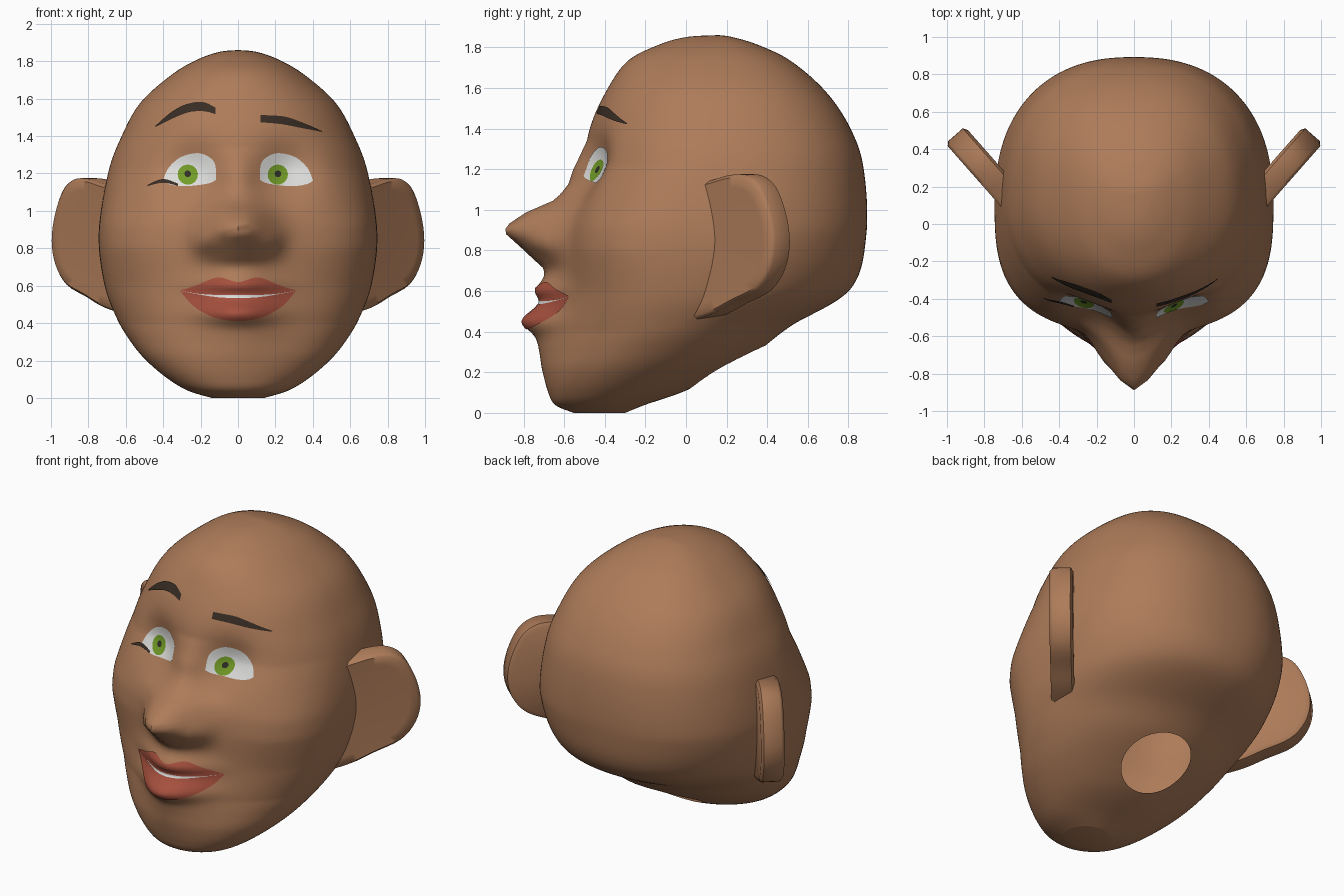
import bpy, bmesh, math
from mathutils import Vector
from mathutils.bvhtree import BVHTree

if "Cube" in bpy.data.objects:
    bpy.data.objects.remove(bpy.data.objects["Cube"])


def material(name, rgb):
    m = bpy.data.materials.new(name)
    m.diffuse_color = (*rgb, 1)
    m.use_nodes = True
    m.node_tree.nodes["Principled BSDF"].inputs["Base Color"].default_value = m.diffuse_color
    return m


SKIN = material("skin", (0.42, 0.20, 0.10))
LIP = material("lip red", (0.38, 0.08, 0.047))
WHITE = material("eye white", (0.72, 0.72, 0.71))
GREEN = material("iris green", (0.17, 0.33, 0.02))
BROW = material("brow brown", (0.04, 0.026, 0.018))
PUPIL = material("pupil dark", (0.03, 0.027, 0.02))


def finish(name, bm, mat, angle=60):
    me = bpy.data.meshes.new(name)
    bm.to_mesh(me)
    bm.free()
    ob = bpy.data.objects.new(name, me)
    bpy.context.collection.objects.link(ob)
    me.materials.append(mat)
    bpy.ops.object.select_all(action='DESELECT')
    ob.select_set(True)
    bpy.context.view_layer.objects.active = ob
    bpy.ops.object.shade_smooth_by_angle(angle=math.radians(angle))
    return ob


def spline(pts, t):
    """Catmull-Rom through pts, t in 0..1, any dimension."""
    n = len(pts) - 1
    i = min(int(t * n), n - 1)
    f = t * n - i
    p = [pts[max(0, min(n, i + k))] for k in (-1, 0, 1, 2)]
    return [0.5 * (2 * b + (c - a) * f + (2 * a - 5 * b + 4 * c - d) * f * f
                   + (3 * b - a - 3 * c + d) * f ** 3) for a, b, c, d in zip(*p)]


def lerp_table(tab, z):
    for (z0, v0), (z1, v1) in zip(tab, tab[1:]):
        if z0 <= z <= z1:
            s = (z - z0) / (z1 - z0)
            return v0 + (v1 - v0) * s
    return tab[0][1] if z < tab[0][0] else tab[-1][1]


def bump(x, z, cx, cz, sx, sz):
    return math.exp(-0.5 * (((x - cx) / sx) ** 2 + ((z - cz) / sz) ** 2))


# ---- head: horizontal sections (z, front y, back y, widest y, half width)
ROWS = [(0.0, -.55, -.30, -.43, .14), (.04, -.64, -.20, -.40, .27),
        (.11, -.67, 0.0, -.34, .385), (.21, -.675, .19, -.25, .50),
        (.31, -.655, .36, -.17, .58), (.43, -.625, .52, -.09, .65),
        (.61, -.585, .81, 0.0, .715), (.88, -.57, .888, .10, .745),
        (1.20, -.515, .875, .13, .695), (1.40, -.475, .81, .14, .622),
        (1.58, -.395, .69, .15, .52), (1.73, -.29, .52, .16, .352),
        (1.81, -.14, .36, .16, .215), (1.85, 0.0, .23, .16, .10),
        (1.86, .16, .16, .16, 0.0)]
NOSE = [(.62, 0), (.66, .03), (.71, .06), (.76, .135), (.885, .31), (.92, .315),
        (.985, .235), (1.05, .10), (1.12, .055), (1.2, .045), (1.34, 0)]
# squareness of the front half: round chin, full cheeks, round brow
SQUARE = [(.4, 2.05), (.6, 2.35), (.8, 2.8), (.92, 2.8), (1.05, 2.5), (1.22, 2.15), (1.4, 2.1)]


def relief(x, z):
    """How far the facial features stand out towards the front."""
    ax = abs(x)
    wide = .12 if z < 1.0 else max(.075, .12 - (z - 1.0) * .4)
    d = lerp_table(NOSE, z) * math.exp(-0.5 * (x / wide) ** 2)
    d += .055 * bump(ax, z, .17, .835, .045, .045)    # nostril wings
    d += .12 * bump(x, z, 0, .50, .16, .18)           # muzzle
    d += .055 * bump(x, z, 0, .61, .14, .03)          # upper lip
    d += .07 * bump(x, z, 0, .45, .13, .04)           # lower lip
    d -= .075 * bump(ax, z, .25, 1.22, .11, .11)      # eye socket
    return d


SEG, SUB = 160, 12
bm = bmesh.new()
rings = []
total = (len(ROWS) - 1) * SUB
for r in range(total + 1):
    z, yf, yb, ym, w = spline(ROWS, r / total)
    z, w = max(z, 0), max(w, 0)
    front = lerp_table(SQUARE, z)
    back = 2.0 if z < .4 else min(2.35, 2 + (z - .4) * .7)
    ring = []
    for k in range(SEG):
        a = 2 * math.pi * k / SEG
        c, s = math.cos(a), math.sin(a)
        e = 2 / (front if s < 0 else back)
        x = w * math.copysign(abs(c) ** e, c)
        y = ym + abs(s) ** e * ((yf - ym) if s < 0 else (yb - ym))
        if s < 0:
            y -= relief(x, z) * min(1, -s * 2)
        ring.append(bm.verts.new((x, y, z)))
    rings.append(ring)
for lo, hi in zip(rings, rings[1:]):
    for k in range(SEG):
        j = (k + 1) % SEG
        bm.faces.new((lo[k], lo[j], hi[j], hi[k]))
bm.faces.new(rings[0])
bmesh.ops.remove_doubles(bm, verts=bm.verts, dist=1e-5)
bmesh.ops.recalc_face_normals(bm, faces=bm.faces)
TREE = BVHTree.FromBMesh(bm)
# open neck hole, its edge snapped to a clean round outline
neck, radius = Vector((0, .21, .215)), .215
bmesh.ops.delete(bm, geom=[f for f in bm.faces
                           if (f.calc_center_median() - neck).length < radius],
                 context='FACES')
for v in bm.verts:
    if v.is_boundary:
        v.co = neck + (v.co - neck).normalized() * radius
finish("head", bm, SKIN)


# ---- ears: angled slabs, the root buried so the front runs into the cheek
EAR = [(-.20, 1.10), (.02, 1.15), (.13, 1.172), (.24, 1.168), (.33, 1.11), (.395, .98),
       (.42, .84), (.39, .71), (.30, .605), (.14, .54), (.0, .485), (-.20, .44)]
for side, label in ((-1, "left"), (1, "right")):
    bm = bmesh.new()
    prev = None
    # (inset scale, offset along the ear normal)
    for sc, off in ((0, -.065), (.93, -.07), (1, -.055), (1, .05), (.95, .068), (.8, .066), (0, .06)):
        ring = []
        for k in range(45):
            u, z = spline(EAR, k / 44)
            u, z = .05 + (u - .05) * sc, .84 + (z - .84) * sc
            ring.append(bm.verts.new((side * (.68 + .66 * u + .75 * off),
                                      .16 + .75 * u - .66 * off, z)))
        if prev:
            for k in range(45):
                j = (k + 1) % 45
                bm.faces.new((prev[k], prev[j], ring[j], ring[k]))
        prev = ring
    bmesh.ops.remove_doubles(bm, verts=bm.verts, dist=1e-5)
    bmesh.ops.recalc_face_normals(bm, faces=bm.faces)
    finish(label + "_ear", bm, SKIN, 50)


# ---- painted details: thin patches laid on the face between two curves (x, z)
def patch(name, top, bottom, mat, lift, cols=40, rows=12):
    bm = bmesh.new()
    grid = []
    for i in range(cols + 1):
        a, b = spline(top, i / cols), spline(bottom, i / cols)
        line = []
        for j in range(rows + 1):
            x, z = (p + (q - p) * j / rows for p, q in zip(a, b))
            hit, nor, _, _ = TREE.ray_cast(Vector((x, -2, z)), Vector((0, 1, 0)))
            line.append(bm.verts.new(hit + nor * lift))
        grid.append(line)
    for p, q in zip(grid, grid[1:]):
        for j in range(rows):
            bm.faces.new((p[j], p[j + 1], q[j + 1], q[j]))
    bmesh.ops.remove_doubles(bm, verts=bm.verts, dist=1e-5)
    bmesh.ops.recalc_face_normals(bm, faces=bm.faces)
    if sum(f.normal.y * f.calc_area() for f in bm.faces) > 0:
        bmesh.ops.reverse_faces(bm, faces=bm.faces)
    finish(name, bm, mat, 80)


def disc(name, cx, cz, r, mat, lift):
    arc = [math.pi * (1 - k / 12) for k in range(13)]
    patch(name, [(cx + r * math.cos(a), cz + r * math.sin(a)) for a in arc],
          [(cx + r * math.cos(a), cz - r * math.sin(a)) for a in arc], mat, lift, 24, 6)


# eyes, both looking to the same side
EYE_TOP = [(.115, 1.165), (.125, 1.26), (.20, 1.308), (.30, 1.29), (.37, 1.23), (.40, 1.16)]
EYE_LOW = [(.115, 1.165), (.15, 1.147), (.22, 1.135), (.30, 1.13), (.37, 1.142), (.40, 1.16)]
for side, label, ix in ((-1, "left", -.267), (1, "right", .21)):
    patch(label + "_eye", [(side * x, z) for x, z in EYE_TOP],
          [(side * x, z) for x, z in EYE_LOW], WHITE, .004)
    disc(label + "_iris", ix, 1.192, .055, GREEN, .007)
    disc(label + "_pupil", ix, 1.195, .018, PUPIL, .0095)

# eyebrows, one raised, and the lashes at one eye corner
patch("left_brow", [(-.44, 1.45), (-.36, 1.52), (-.28, 1.565), (-.19, 1.58), (-.12, 1.55)],
      [(-.43, 1.45), (-.35, 1.49), (-.26, 1.525), (-.18, 1.53), (-.12, 1.515)], BROW, .006)
patch("right_brow", [(.12, 1.51), (.24, 1.503), (.33, 1.475), (.445, 1.425)],
      [(.12, 1.472), (.23, 1.462), (.33, 1.443), (.445, 1.42)], BROW, .006)
patch("left_lashes", [(-.48, 1.136), (-.40, 1.167), (-.32, 1.142)],
      [(-.48, 1.130), (-.40, 1.147), (-.32, 1.130)], BROW, .007, 20, 3)


# mouth
def mirrored(half):
    return [(-x, z) for x, z in half] + [(x, z) for x, z in half[-2::-1]]


LINE_UP = mirrored([(.30, .572), (.20, .556), (.10, .550), (0, .550)])
LINE_LOW = mirrored([(.30, .571), (.20, .552), (.10, .536), (0, .532)])
patch("upper_lip", mirrored([(.305, .575), (.21, .605), (.105, .642), (0, .617)]),
      LINE_UP, LIP, .005)
patch("teeth", LINE_UP, LINE_LOW, WHITE, .003, 40, 4)
patch("lower_lip", LINE_LOW,
      mirrored([(.305, .57), (.235, .49), (.13, .433), (0, .415)]), LIP, .005)
